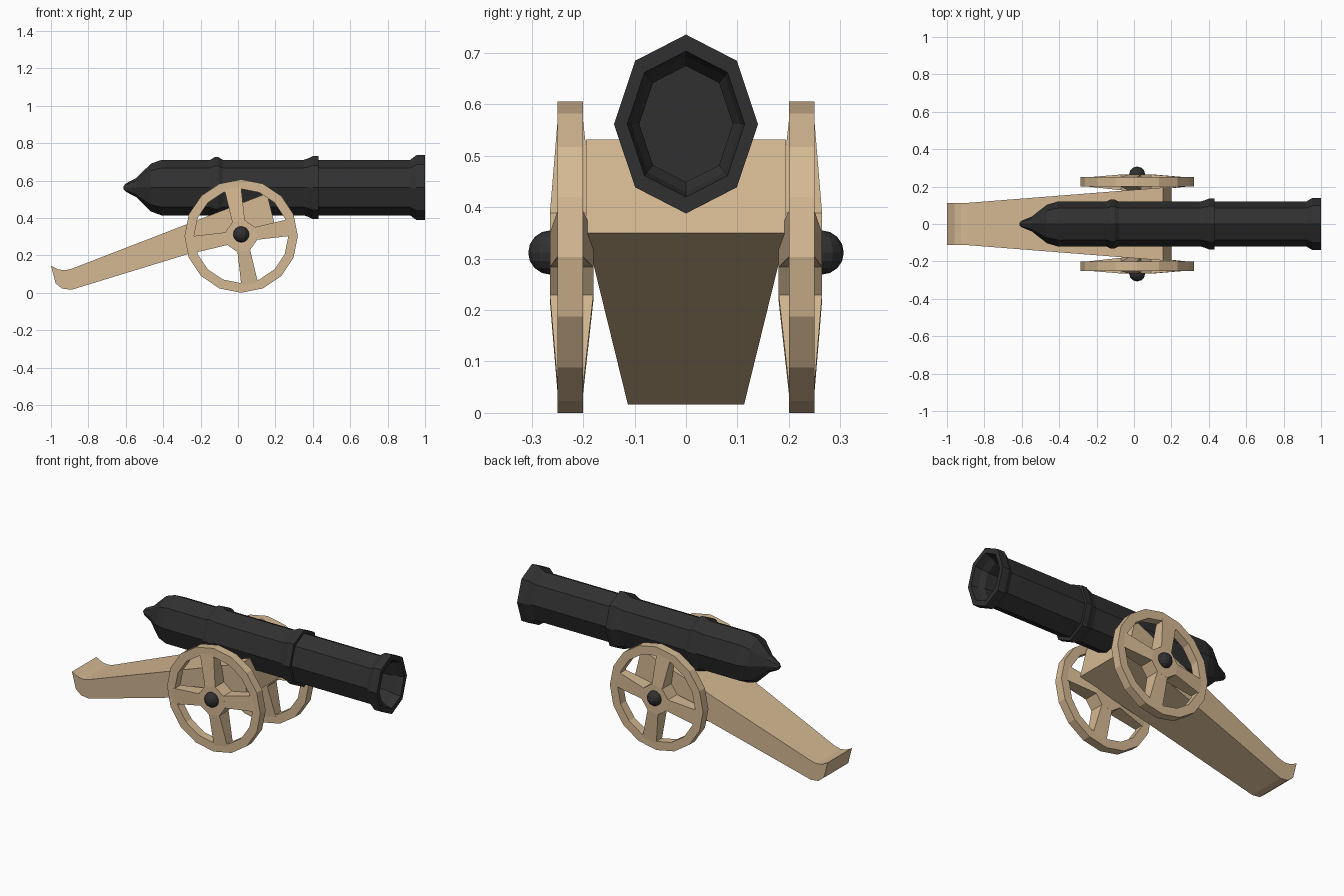
import bpy, bmesh
from math import sin, cos, pi, radians
from mathutils import Vector, Matrix

if "Cube" in bpy.data.objects:
    bpy.data.objects.remove(bpy.data.objects["Cube"])


def material(name, rgb):
    m = bpy.data.materials.new(name)
    m.diffuse_color = (*rgb, 1)
    m.use_nodes = True
    m.node_tree.nodes["Principled BSDF"].inputs["Base Color"].default_value = m.diffuse_color
    return m


wood = material("wood", (0.66, 0.48, 0.29))
iron = material("iron", (0.03, 0.03, 0.03))


def finish(name, bm, mat):
    bmesh.ops.recalc_face_normals(bm, faces=bm.faces)
    me = bpy.data.meshes.new(name)
    bm.to_mesh(me)
    bm.free()
    me.materials.append(mat)
    ob = bpy.data.objects.new(name, me)
    bpy.context.collection.objects.link(ob)
    return ob


def skin(bm, loops, closed=False):
    """Join equal-sized point loops with quads, capping the ends unless closed."""
    rings = [[bm.verts.new(p) for p in loop] for loop in loops]
    n = len(rings[0])
    pairs = list(zip(rings, rings[1:]))
    if closed:
        pairs.append((rings[-1], rings[0]))
    else:
        bm.faces.new(rings[0])
        bm.faces.new(rings[-1])
    for a, b in pairs:
        for i in range(n):
            j = (i + 1) % n
            bm.faces.new((a[i], a[j], b[j], b[i]))


# Barrel: eight-sided oval lathe along x, (x, vertical radius)
profile = [(-0.612, 0.008), (-0.60, 0.022), (-0.545, 0.05), (-0.515, 0.08),
           (-0.465, 0.128), (-0.41, 0.148), (-0.15, 0.148), (-0.125, 0.163),
           (-0.105, 0.163), (-0.08, 0.148), (0.35, 0.148), (0.375, 0.156),
           (0.40, 0.168), (0.43, 0.168), (0.43, 0.148), (0.92, 0.148),
           (0.955, 0.174), (1.0, 0.174), (1.0, 0.142), (0.96, 0.132),
           (0.93, 0.113), (0.85, 0.113)]
bm = bmesh.new()
skin(bm, [[(x, 0.805 * r * sin(k * pi / 4), 0.562 + r * cos(k * pi / 4))
           for k in range(8)] for x, r in profile])
finish("barrel", bm, iron)

# Carriage: side profile whose width grows from the trail to the front
side = [(-1.0, 0.145), (-0.975, 0.05), (-0.94, 0.022), (-0.89, 0.016),
        (0.2, 0.35), (0.155, 0.532), (-0.89, 0.128), (-0.925, 0.12), (-0.96, 0.125)]


def half_width(x):
    return 0.113 + 0.082 * max(0, (x + 0.89) / 1.045) if x < 0.155 else 0.195


bm = bmesh.new()
skin(bm, [[(x, s * half_width(x), z) for x, z in side] for s in (-1, 1)])
finish("carriage", bm, wood)

# Wheels: rim, hub, and four spokes that thin out towards the rim
CX, CZ, TILT = 0.017, 0.306, radians(10)


def wheel(name, s):
    bm = bmesh.new()
    rim = []
    for k in range(16):
        a = k * pi / 8
        rim.append([(r * cos(a), y * s, r * sin(a))
                    for r, y in ((0.303, 0.2), (0.303, 0.25), (0.252, 0.25), (0.252, 0.2))])
    skin(bm, rim, closed=True)
    skin(bm, [[(0.088 * cos(a), y * s, 0.088 * sin(a))
               for a in (TILT + (k + 0.5) * pi / 4 for k in range(8))] for y in (0.18, 0.265)])
    for k in range(4):
        turn = Matrix.Rotation(TILT + k * pi / 2, 3, 'Y')
        turn.transpose()
        skin(bm, [[turn @ Vector((r, y * s, w)) for y, w in ((y0, -h), (y1, -h), (y1, h), (y0, h))]
                  for r, h, y0, y1 in ((0.078, 0.034, 0.18, 0.265), (0.26, 0.045, 0.2, 0.25))])
    finish(name, bm, wood).location = (CX, 0, CZ - 0.003)

    # Round axle cap
    bm = bmesh.new()
    bmesh.ops.create_uvsphere(bm, u_segments=12, v_segments=8, radius=0.043)
    finish(name + "_axle_cap", bm, iron).location = (CX, s * 0.264, 0.312)


wheel("front_wheel", -1)
wheel("back_wheel", 1)
